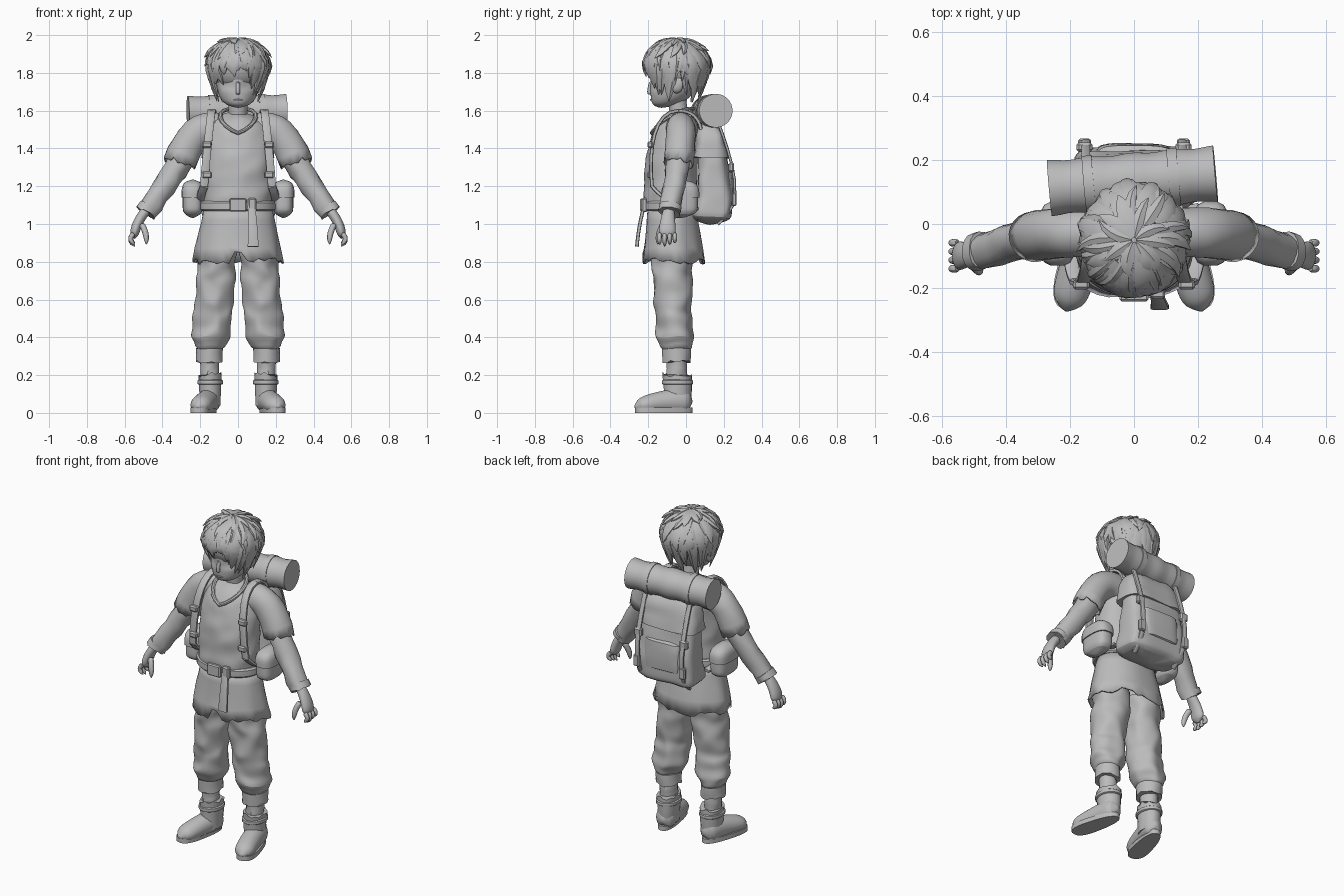
import bpy, bmesh, math, random
from mathutils import Vector, Matrix, noise

random.seed(4)
if "Cube" in bpy.data.objects:
    bpy.data.objects.remove(bpy.data.objects["Cube"])

colour = (.5, .5, .5, 1)
grey = bpy.data.materials.new("plain_grey")
grey.use_nodes = True
grey.diffuse_color = colour
grey.node_tree.nodes["Principled BSDF"].inputs["Base Color"].default_value = colour
ALONG_X, ALONG_Y, ALONG_Z = (1, 0, 0), (0, 1, 0), (0, 0, 1)


def finish(name, bm, mirror=False, thickness=0, smooth=0):
    """Turn a bmesh into a finished object."""
    bmesh.ops.recalc_face_normals(bm, faces=bm.faces)
    mesh = bpy.data.meshes.new(name)
    bm.to_mesh(mesh)
    bm.free()
    obj = bpy.data.objects.new(name, mesh)
    bpy.context.collection.objects.link(obj)
    mesh.materials.append(grey)
    if thickness:
        obj.modifiers.new("thickness", 'SOLIDIFY').thickness = thickness
    if smooth:
        obj.modifiers.new("smooth", 'SUBSURF').levels = smooth
    if mirror:
        obj.modifiers.new("mirror", 'MIRROR').use_mirror_merge = False
    bpy.ops.object.select_all(action='DESELECT')
    obj.select_set(True)
    bpy.context.view_layer.objects.active = obj
    bpy.ops.object.shade_smooth_by_angle(angle=math.radians(35))


def bezier(points, t):
    points = [Vector(p) for p in points]
    while len(points) > 1:
        points = [a.lerp(b, t) for a, b in zip(points, points[1:])]
    return points[0]


def dome(t, k):
    """Profile that stays full and rounds off towards t = 1."""
    return max(1 - t ** k, .005) ** .5


def pill(t, k):
    """Profile rounded off at both ends."""
    return dome(abs(2 * t - 1), k)


def sweep(bm, path, size, steps=8, sides=16, across=None, power=2, capped=True, shape=None):
    """Skin rings along a path; rings are level, or square to the path if across is given."""
    def point(t):
        return path(t) if callable(path) else bezier(path, t)
    rings = []
    for i in range(steps + 1):
        t = i / steps
        a, b = Vector(ALONG_X), Vector(ALONG_Y)
        if across:
            tangent = (point(t + .01) - point(t - .01)).normalized()
            a = Vector(across)
            a = (a - tangent * a.dot(tangent)).normalized()
            b = tangent.cross(a)
        width, depth = size(t)
        ring = []
        for k in range(sides):
            turn = math.tau * (k + .5) / sides
            c, s = math.cos(turn), math.sin(turn)
            c = math.copysign(abs(c) ** (2 / power), c)
            s = math.copysign(abs(s) ** (2 / power), s)
            v = point(t) + a * c * width + b * s * depth
            ring.append(bm.verts.new(shape(v, t, turn) if shape else v))
        rings.append(ring)
    for low, high in zip(rings, rings[1:]):
        for k in range(sides):
            j = (k + 1) % sides
            bm.faces.new((low[k], low[j], high[j], high[k]))
    if capped:
        bm.faces.new(rings[0][::-1])
        bm.faces.new(rings[-1])


def part(name, path, size, mirror=False, thickness=0, smooth=0, **options):
    bm = bmesh.new()
    sweep(bm, path, size, **options)
    finish(name, bm, mirror, thickness, smooth)


def column(x, y, low, high):
    return (x, y, low), (x, y, high)


def box(name, centre, size, mirror=False):
    bm = bmesh.new()
    matrix = Matrix.Translation(centre) @ Matrix.Diagonal((*size, 1))
    bmesh.ops.create_cube(bm, size=1, matrix=matrix)
    bmesh.ops.bevel(bm, geom=bm.edges[:], offset=min(size) / 4, segments=1, affect='EDGES')
    finish(name, bm, mirror)


def crumple(amount, scale=14):
    return lambda v, t, turn: v + noise.noise_vector(v * scale) * amount


def ragged(drop, folds=0.0):
    """Torn hem at the end of the sweep, with folds deepening towards it."""
    def shape(v, t, turn):
        v = v + noise.noise_vector(v * 12) * .007
        v.x *= 1 + folds * t * math.sin(turn * 7)
        v.y *= 1 + folds * t * math.cos(turn * 6)
        if t == 1:
            v.z += drop * (random.random() - .4)
        return v
    return shape


# Tunic body, skirt with a front slit, and belt
part("tunic_body", [(0, -.08, 1.07), (0, -.1, 1.3), (0, -.03, 1.6)],
     lambda t: (.185 * dome(t, 9), .14 * dome(t, 7)), steps=16, sides=28, smooth=1, shape=crumple(.012))
hem = ragged(.035, .025)


def slit_hem(v, t, turn):
    v = hem(v, t, turn)
    if t == 1 and abs(v.x) < .03 and v.y < 0:
        v.z += .035
    return v


part("tunic_skirt", [(0, -.075, 1.09), (0, -.065, .8)], lambda t: (.18 + .06 * t, .125 + .045 * t),
     steps=4, sides=44, capped=False, thickness=.01, shape=slit_hem)
part("belt", column(0, -.08, 1.06, 1.13), lambda t: (.2 * pill(t, 8), .15 * pill(t, 8)), sides=32)
box("belt_buckle", (0, -.23, 1.1), (.09, .025, .07))
box("belt_loop", (.075, -.22, 1.1), (.045, .03, .075))
part("belt_end", [(.07, -.22, 1.1), (.08, -.25, 1), (.08, -.26, .88)],
     lambda t: (.02 + .01 * t, .01), sides=8, across=ALONG_X, power=4)

# Neck and open collar
part("neck", [(0, -.03, 1.54), (0, -.055, 1.7)], lambda t: (.05, .05))
part("collar", [(0, -.18, 1.48), (.1, -.17, 1.52), (.15, -.03, 1.62), (0, .04, 1.61)],
     lambda t: (.01, .012), sides=8, across=ALONG_Z, mirror=True)

# Sleeves
part("short_sleeve", [(.1, -.03, 1.5), (.24, -.02, 1.54), (.31, -.04, 1.32)], lambda t: (.08, .085),
     sides=24, across=ALONG_Y, capped=False, thickness=.008, mirror=True, shape=ragged(.03))
part("long_sleeve", [(.25, -.03, 1.42), (.36, -.05, 1.24), (.485, -.09, 1.06)],
     lambda t: (.065 - .01 * t, .07 - .015 * t), across=ALONG_Y, mirror=True, shape=crumple(.012, 18))
part("sleeve_cuff", [(.47, -.085, 1.09), (.49, -.09, 1.06)], lambda t: (.058, .058),
     steps=2, across=ALONG_Y, mirror=True, shape=ragged(.015))

# Hands with curled fingers
bm = bmesh.new()
sweep(bm, [(.48, -.09, 1.08), (.55, -.1, 1), (.55, -.1, .92)],
      lambda t: ((.03 + .025 * t) * dome(t, 8), .027 * dome(t, 8)), across=ALONG_Y)
for k in range(4):
    y = -.14 + k * .027
    tip = .88 + .01 * abs(k - 1)
    sweep(bm, [(.55, y, .95), (.59, y, .92), (.545, y, tip)],
          lambda t: (.013 * dome(t, 6), .015 * dome(t, 6)), steps=6, sides=8, across=ALONG_Y)
sweep(bm, [(.51, -.12, 1), (.48, -.15, .95), (.485, -.15, .89)],
      lambda t: (.018 * dome(t, 4), .018 * dome(t, 4)), steps=6, sides=8, across=ALONG_Y)
finish("hand", bm, mirror=True, smooth=1)


# Trousers gathered below the knee, with cuffs and socks
def trouser_size(t):
    radius = (.108 - .012 * t + .012 * t ** 4 * math.sin(t * 40)) * dome(t, 20)
    return radius, radius


part("trouser_leg", [(.105, -.07, .88), (.12, -.08, .6), (.15, -.05, .31)], trouser_size,
     steps=24, sides=24, mirror=True, smooth=1, shape=crumple(.02, 11))
part("trouser_cuff", column(.15, -.05, .34, .27), lambda t: (.07, .075), steps=3, sides=20,
     mirror=True, shape=ragged(.015))
part("sock", column(.15, -.05, .3, .18), lambda t: (.05, .055), mirror=True, shape=crumple(.006, 25))

# Boots, toes turned out
part("boot_shaft", column(.147, -.045, .04, .2), lambda t: (.054 + .008 * t, .07 + .008 * t),
     steps=4, sides=20, mirror=True, shape=ragged(.025))
part("boot_strap", column(.147, -.045, .145, .18), lambda t: (.068 * pill(t, 6), .084 * pill(t, 6)),
     sides=20, mirror=True)


def floor(v, t, turn):
    v.z = max(v.z, .012)
    return v


def sole_shape(v, t, turn):
    v.x *= 1 - v.y
    return Matrix.Rotation(.24, 3, 'Z') @ v + Vector((.178, -.118, 0))


part("boot_foot", [(.14, .035, .06), (.16, -.1, .07), (.215, -.275, .03)],
     lambda t: (.06 * pill(t, 6), (.08 - .035 * t) * pill(t, 6)), steps=12, sides=18,
     across=ALONG_X, mirror=True, smooth=1, shape=floor)
part("boot_sole", column(0, 0, 0, .028), lambda t: (.055, .155), steps=1, sides=28,
     power=2.6, mirror=True, shape=sole_shape)

# Backpack: sack, lid, pocket and straps
part("backpack_sack", [(0, .13, 1), (0, .17, 1.15), (0, .12, 1.54)],
     lambda t: ((.205 - .04 * t) * pill(t, 10), (.115 - .05 * t) * pill(t, 8)),
     steps=16, sides=28, power=4, smooth=1, shape=crumple(.012, 10))
part("backpack_lid", [(0, .135, 1.35), (0, .12, 1.55)],
     lambda t: ((.195 - .03 * t) * dome(t, 8), (.095 - .03 * t) * dome(t, 6)),
     sides=28, power=4, shape=crumple(.01))
part("back_pocket", [(0, .2, 1.08), (0, .19, 1.3)], lambda t: (.12 * pill(t, 8), .055 * pill(t, 8)),
     sides=20, power=5, shape=crumple(.006))
part("lid_strap", [(.15, .17, 1.54), (.15, .24, 1.35), (.155, .33, 1.1), (.14, .17, 1)],
     lambda t: (.014, .008), sides=8, across=ALONG_X, power=4, mirror=True)
box("strap_buckle", (.155, .24, 1.3), (.05, .03, .05), mirror=True)
box("strap_tab", (.155, .255, 1.13), (.04, .025, .07), mirror=True)
shoulder, chest = (.14, -.04, 1.6), (.18, -.18, 1.2)
for name, path in (("strap_over_back", [shoulder, (.13, .06, 1.6), (.13, .08, 1.5)]),
                   ("strap_over_chest", [shoulder, (.14, -.17, 1.6), (.165, -.2, 1.4), chest]),
                   ("strap_under_arm", [chest, (.22, -.1, 1.1), (.18, .06, 1.08)])):
    part(name, path, lambda t: (.022, .01), sides=8, across=ALONG_X, power=4, mirror=True)
for z in (1.42, 1.26):
    box("shoulder_buckle", (.165, -.19, z), (.052, .03, .035), mirror=True)
part("hip_pouch", column(.24, -.03, 1.03, 1.22), lambda t: (.054 * pill(t, 6), .095 * pill(t, 6)),
     power=3, mirror=True, smooth=1)
part("pouch_flap", column(.24, -.03, 1.14, 1.235), lambda t: (.06 * dome(t, 4), .102 * dome(t, 4)),
     power=3, mirror=True)

# Bedroll strapped slightly askew on top
ends = [(-.265, .112, 1.59), (.255, .158, 1.6)]
part("bedroll", ends, lambda t: (.086 + .003 * math.cos(t * 25),) * 2, steps=20, sides=24, across=ALONG_Z)
for t in (.24, .75):
    part("bedroll_strap", [bezier(ends, t - .03), bezier(ends, t + .03)], lambda t: (.092, .092),
         steps=1, sides=24, across=ALONG_Z)


# Head with shallow eye sockets, nose, mouth and ears
def face_shape(v, t, turn):
    if v.y < -.12 and .02 < abs(v.x) < .085 and 1.72 < v.z < 1.77:
        v.y += .012
    return v


part("head", [(0, -.13, 1.615), (0, -.02, 1.7), (0, -.06, 1.97)],
     lambda t: (.125 * dome(1 - t, 3) * dome(t, 6), .155 * dome(1 - t, 2) * dome(t, 6)),
     steps=16, sides=28, smooth=1, shape=face_shape)
part("nose", [(0, -.18, 1.76), (0, -.2, 1.7), (0, -.19, 1.685)], lambda t: (.012, .014), steps=4, sides=8, smooth=1)
part("mouth", [(-.03, -.17, 1.655), (0, -.205, 1.66), (.03, -.17, 1.655)], lambda t: (.004, .004),
     sides=6, across=ALONG_Z)
part("ear", [(.12, -.05, 1.69), (.14, -.045, 1.73), (.125, -.04, 1.78)],
     lambda t: (.014 * pill(t, 3), .03 * pill(t, 3)), sides=10, mirror=True, smooth=1)

# Hair: a scalp covered by layers of tapered locks sweeping from the crown
bm = bmesh.new()
centre = Vector((0, -.05, 1.83))
bmesh.ops.create_uvsphere(bm, u_segments=24, v_segments=14, radius=1,
                          matrix=Matrix.Translation(centre) @ Matrix.Diagonal((.148, .158, .138, 1)))


def hair_point(heading, angle, grow):
    """Point over the scalp at an angle from the crown; it hangs down past the widest level."""
    bent = min(angle, math.pi / 2)
    hang = angle - bent
    reach = math.sin(bent) * (1 - .27 * hang) * grow
    return centre + Vector((.155 * reach * math.cos(heading), .165 * reach * math.sin(heading),
                            .14 * math.cos(bent) * grow - .155 * hang))


def lock(heading, start, stop, width, flare):
    swing = random.uniform(-.35, .35)

    def path(t):
        return hair_point(heading + swing * t * t, start + (stop - start) * t,
                          1 + flare * t * t + .03 * math.sin(t * 3))
    sweep(bm, path, lambda t: (width * dome(t, 2), .016 * dome(t, 2)), steps=5, sides=6,
          across=(-math.sin(heading), math.cos(heading), 0))


for layer in range(5):
    height = layer / 4
    count = 30 - 5 * layer
    for k in range(count):
        heading = math.tau * (k + random.uniform(-.3, .3)) / count
        front = max(0, -math.sin(heading))
        stop = min(2.65 - 1.9 * height, 2.75 - front ** 2) + random.uniform(-.2, .15)
        flare = (.06 + .18 * height) * random.uniform(.4, 1.2) * (1 - .4 * front)
        lock(heading, 1 - .95 * height, stop, .03 * random.uniform(.7, 1.2), flare)
finish("hair", bm)
